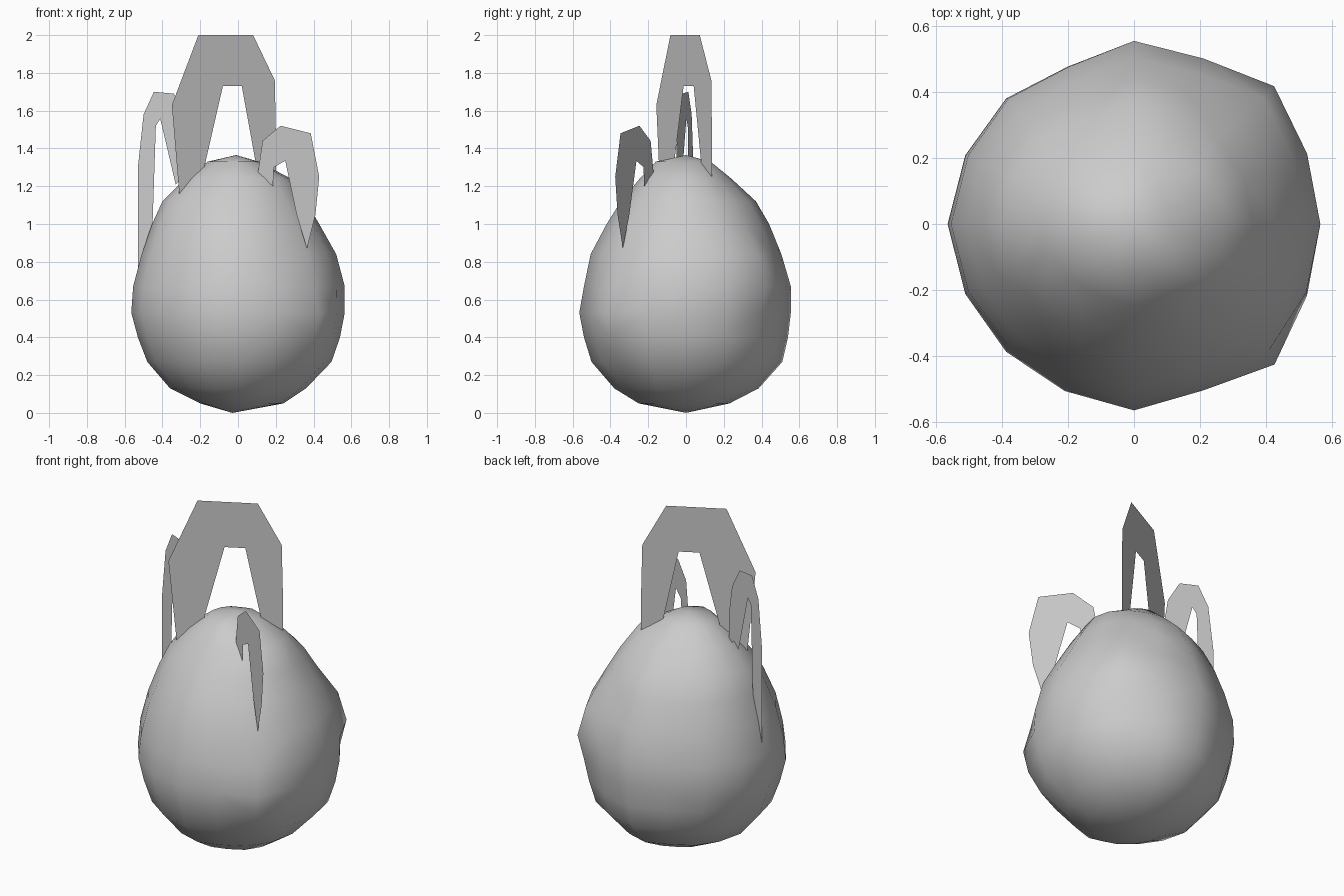
import bpy, bmesh, math

if "Cube" in bpy.data.objects:
    bpy.data.objects.remove(bpy.data.objects["Cube"])

grey = bpy.data.materials.new("stone grey")
grey.diffuse_color = (0.6, 0.6, 0.6, 1)
grey.use_nodes = True
grey.node_tree.nodes["Principled BSDF"].inputs["Base Color"].default_value = grey.diffuse_color


def add_object(name, bm):
    mesh = bpy.data.meshes.new(name)
    bm.to_mesh(mesh)
    bm.free()
    obj = bpy.data.objects.new(name, mesh)
    bpy.context.collection.objects.link(obj)
    mesh.materials.append(grey)
    return obj


# Lumpy egg body: height, then reach to left, right, front and back
RINGS = [
    (.05, .20, .24, .25, .23), (.13, .36, .36, .38, .385),
    (.27, .48, .495, .50, .51), (.40, .53, .54, .54, .54),
    (.53, .565, .565, .565, .555), (.67, .555, .565, .54, .555),
    (.84, .51, .52, .505, .505), (1.0, .455, .43, .42, .44),
    (1.12, .40, .36, .345, .37), (1.24, .28, .28, .245, .24),
    (1.33, .16, .11, .16, .13),
]
SIDES = 16
# Uneven width around the egg, counter-clockwise from the right
LUMPS = [1, 1, .99, .97, 1, .93, .97, .98, 1, .98, .97, .97, 1, .96, 1, 1]
# Bulges: direction, height, size
BULGES = [(math.radians(46), .76, .06), (math.radians(-46), .47, .045)]


def body_point(i, ring):
    z, left, right, front, back = ring
    a = math.tau * i / SIDES
    c, s = math.cos(a), math.sin(a)
    k = LUMPS[i]
    for direction, height, size in BULGES:
        turn = math.acos(max(-1, min(1, math.cos(a - direction))))
        k += 1.7 * size * math.exp(-(turn / .25) ** 2 - ((z - height) / .16) ** 2)
    return (c * (right if c > 0 else left) * k, s * (back if s > 0 else front) * k, z)


bm = bmesh.new()
rows = [[bm.verts.new(body_point(i, r)) for i in range(SIDES)] for r in RINGS]
bottom = bm.verts.new((-.03, 0, 0))
top = bm.verts.new((-.01, 0, 1.365))
for i in range(SIDES):
    j = (i + 1) % SIDES
    for lo, hi in zip(rows, rows[1:]):
        bm.faces.new((lo[i], lo[j], hi[j], hi[i]))
    bm.faces.new((bottom, rows[0][j], rows[0][i]))
    bm.faces.new((top, rows[-1][i], rows[-1][j]))
bmesh.ops.triangulate(bm, faces=bm.faces[:])
for f in bm.faces:
    f.smooth = True
add_object("egg_body", bm)


# Flat arches: outline in x and z, laid on the upright plane y = offset + slope * x
def arch(name, outline, offset, slope):
    bm = bmesh.new()
    bm.faces.new([bm.verts.new((x, offset + slope * x, z)) for x, z in outline])
    bmesh.ops.triangulate(bm, faces=bm.faces[:])
    return add_object(name, bm)


arch("top_arch", [
    (-.31, 1.15), (-.19, 1.25), (-.215, 1.42), (-.18, 1.61), (-.08, 1.73),
    (.02, 1.73), (.08, 1.62), (.12, 1.47), (.10, 1.29), (.20, 1.23),
    (.20, 1.5), (.195, 1.76), (.08, 2.0), (-.21, 2.0), (-.35, 1.63), (-.33, 1.4),
], .03, .535)

arch("front_right_arch", [
    (.365, .87), (.41, 1.05), (.43, 1.25), (.385, 1.48), (.225, 1.52),
    (.13, 1.44), (.105, 1.27), (.185, 1.20), (.19, 1.30), (.25, 1.335),
    (.305, 1.30), (.31, 1.05),
], -.106, -.625)

arch("left_arch", [
    (-.53, .70), (-.455, .92), (-.455, 1.3), (-.435, 1.52), (-.40, 1.575),
    (-.35, 1.58), (-.33, 1.5), (-.325, 1.35), (-.33, 1.21), (-.29, 1.25),
    (-.25, 1.20), (-.25, 1.4), (-.275, 1.57), (-.34, 1.69), (-.445, 1.70),
    (-.50, 1.58), (-.53, 1.3),
], -.13, -.32)
